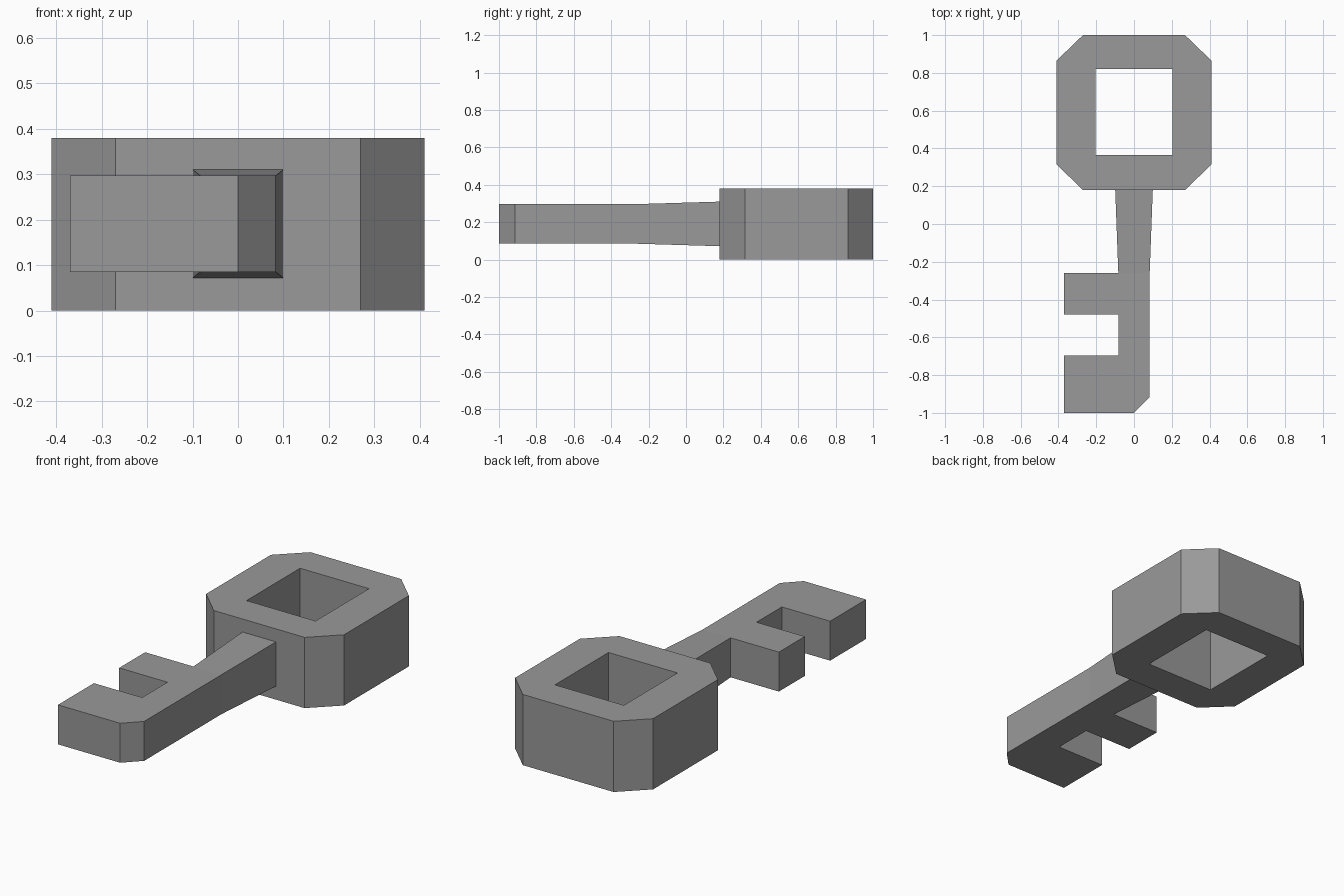
import bpy
import bmesh
from mathutils import Vector

default = bpy.data.objects.get("Cube")
if default:
    bpy.data.objects.remove(default, do_unlink=True)

# Plain grey metal
metal = bpy.data.materials.new("grey_metal")
metal.use_nodes = True
GREY = (0.32, 0.32, 0.32, 1.0)
metal.diffuse_color = GREY
metal.node_tree.nodes["Principled BSDF"].inputs["Base Color"].default_value = GREY


def prism(loops, bottom, top):
    """Fill closed outlines (inner ones become holes) and extrude upward."""
    bm = bmesh.new()
    edges = []
    for loop in loops:
        verts = [bm.verts.new((x, y, bottom)) for x, y in loop]
        edges += [bm.edges.new((verts[i - 1], v)) for i, v in enumerate(verts)]
    bmesh.ops.triangle_fill(bm, edges=edges, use_beauty=True, normal=(0, 0, 1))
    result = bmesh.ops.extrude_face_region(bm, geom=bm.faces[:], use_keep_orig=True)
    raised = [g for g in result["geom"] if isinstance(g, bmesh.types.BMVert)]
    bmesh.ops.translate(bm, verts=raised, vec=(0, 0, top - bottom))
    bmesh.ops.recalc_face_normals(bm, faces=bm.faces[:])
    return bm


def finish(bm, name):
    mesh = bpy.data.meshes.new(name)
    bm.to_mesh(mesh)
    bm.free()
    mesh.materials.append(metal)
    obj = bpy.data.objects.new(name, mesh)
    bpy.context.collection.objects.link(obj)
    return obj


# Chamfered handle with a square hole
half = [(0.27, 0.18), (0.41, 0.315), (0.41, 0.865), (0.27, 1.0)]
outer = half + [(-x, y) for x, y in reversed(half)]
hole = [(-0.205, 0.365), (0.205, 0.365), (0.205, 0.82), (-0.205, 0.82)]
finish(prism([outer, hole], 0, 0.38), "handle")

# Shaft and two teeth, with one clipped corner at the tip
bit = [(0.083, -0.26), (-0.083, -0.26), (-0.37, -0.26), (-0.37, -0.48),
       (-0.083, -0.48), (-0.083, -0.695), (-0.37, -0.695), (-0.37, -1.0),
       (0.0, -1.0), (0.083, -0.915)]
bm = prism([bit], 0.085, 0.297)

# Neck flares from the shaft into the handle
bm.normal_update()
end = next(f for f in bm.faces
           if f.normal.y > 0.9 and abs(f.calc_center_median().x) < 0.01)
cap = bmesh.ops.extrude_discrete_faces(bm, faces=[end])["faces"][0]
centre = cap.calc_center_median()
for v in cap.verts:
    offset = v.co - centre
    v.co = Vector((offset.x * 1.2, 0.185, centre.z + offset.z * 1.125))
bmesh.ops.recalc_face_normals(bm, faces=bm.faces[:])
finish(bm, "shaft_and_teeth")
